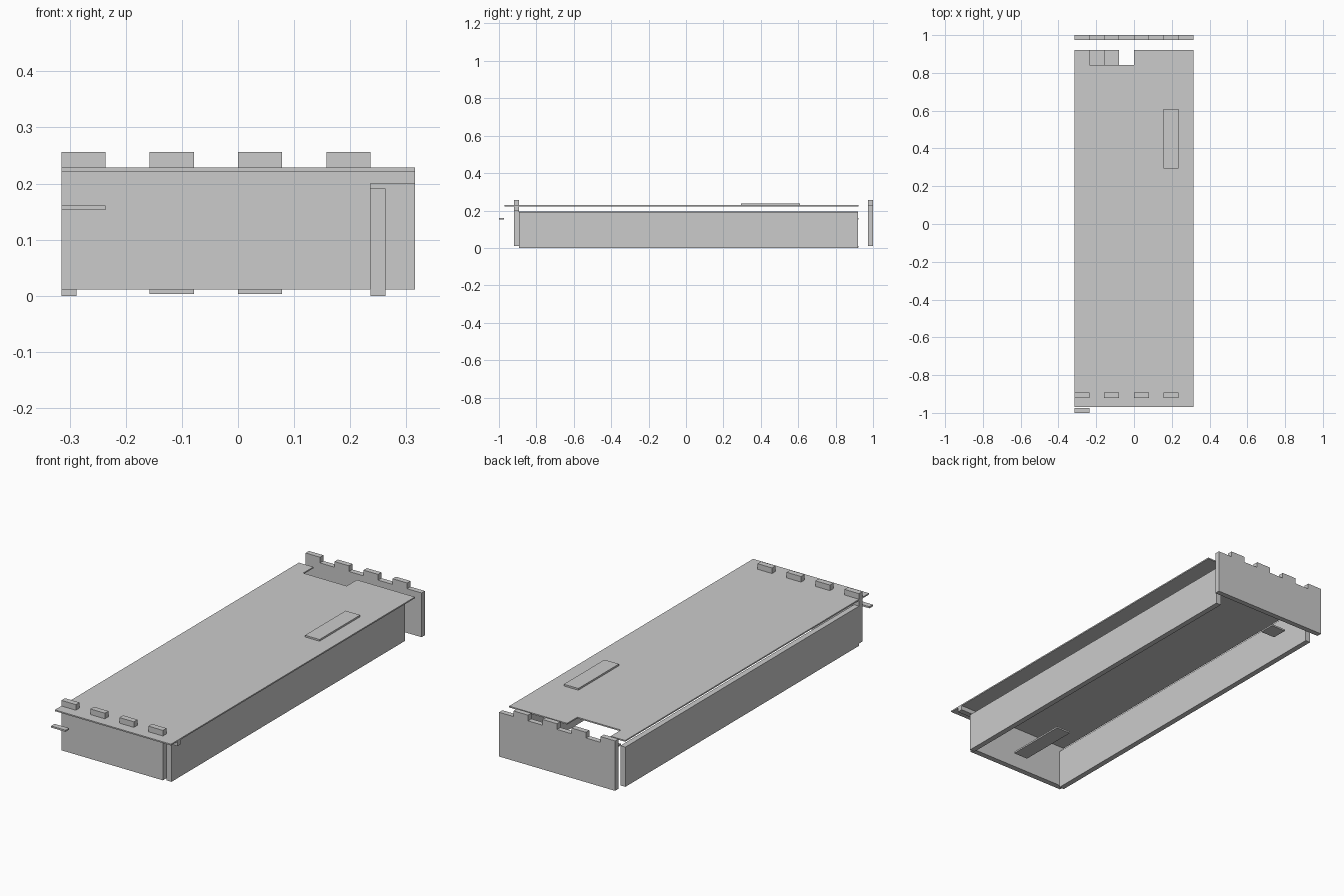
import bpy, bmesh

if "Cube" in bpy.data.objects:
    bpy.data.objects.remove(bpy.data.objects["Cube"])

U = 0.63 / 8      # grid module: the lid is 8 modules wide
L = -4 * U        # left edge


def prism(name, outline, plane, lo, hi):
    """Extrude a closed outline along y (plane 'xz') or along z (plane 'xy')."""
    bm = bmesh.new()
    if plane == 'xz':
        verts = [bm.verts.new((a, lo, b)) for a, b in outline]
        move = (0, hi - lo, 0)
    else:
        verts = [bm.verts.new((a, b, lo)) for a, b in outline]
        move = (0, 0, hi - lo)
    face = bm.faces.new(verts)
    ext = bmesh.ops.extrude_face_region(bm, geom=[face])
    new = [v for v in ext['geom'] if isinstance(v, bmesh.types.BMVert)]
    bmesh.ops.translate(bm, verts=new, vec=move)
    bmesh.ops.recalc_face_normals(bm, faces=bm.faces)
    mesh = bpy.data.meshes.new(name)
    bm.to_mesh(mesh)
    bm.free()
    obj = bpy.data.objects.new(name, mesh)
    bpy.context.collection.objects.link(obj)
    return obj


def box(name, x0, x1, y0, y1, z0, z1):
    return prism(name, [(x0, y0), (x1, y0), (x1, y1), (x0, y1)], 'xy', z0, z1)


def toothed_top():
    """Finger-joint edge from left to right: four teeth above the panel top."""
    pts = []
    for i in range(4):
        x = L + 2 * i * U
        pts += [(x, 0.228), (x, 0.256), (x + U, 0.256), (x + U, 0.228)]
    return pts[1:] + [(4 * U, 0.228)]


# End panels: the front one has a cut-out lower right corner
prism("front_panel", toothed_top() + [(4 * U, 0.2), (3 * U, 0.2), (3 * U, 0.011), (L, 0.011)],
      'xz', -0.92, -0.892)
prism("back_panel", toothed_top() + [(4 * U, 0.011), (L, 0.011)], 'xz', 0.974, 1.0)

# Long side walls
for name, x in (("left_wall", L), ("right_wall", 3 * U)):
    box(name, x, x + 0.027, -0.892, 0.92, 0, 0.195 if x < 0 else 0.191)

# Thin lid with a notch in its back edge
lid = [(L, -0.97), (-L, -0.97), (-L, 0.922), (0, 0.922), (0, 0.843),
       (-3 * U, 0.843), (-3 * U, 0.922), (L, 0.922)]
prism("lid", lid, 'xy', 0.222, 0.2285)

# Loose strips: on the lid, on the floor, at the back notch and ahead of the front
box("lid_strip", 2 * U, 3 * U, 0.295, 0.61, 0.2295, 0.238)
box("floor_strip", 0, U, -0.787, -0.472, 0.003, 0.011)
box("floor_tab", -2 * U, -U, 0.843, 0.922, 0.003, 0.011)
box("inner_tab", -3 * U, -2 * U, 0.843, 0.922, 0.153, 0.161)
box("front_tab", L, -3 * U, -1.0, -0.973, 0.153, 0.161)
